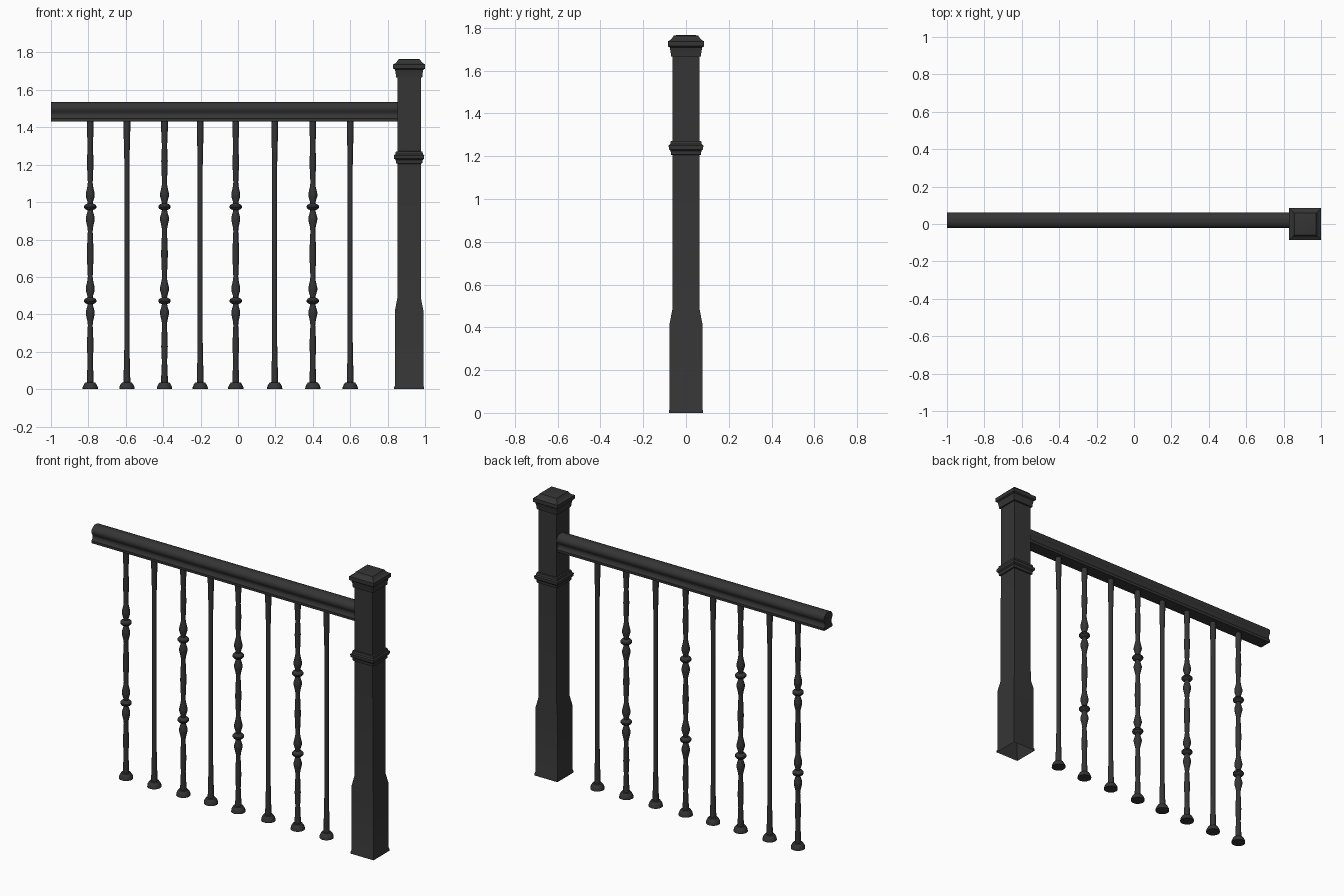
import bpy, bmesh, math

if "Cube" in bpy.data.objects:
    bpy.data.objects.remove(bpy.data.objects["Cube"])

RAIL_Y = 0.02      # rail and balusters sit slightly behind the post axis
POST_X = 0.915


def loft(name, rings, sides, loc, square=False, cap_bottom=True, angle=35):
    """Stack of regular rings given as (half width, height)."""
    bm = bmesh.new()
    k = math.sqrt(2) if square else 1
    off = math.pi / 4 if square else 0
    loops = []
    for r, z in rings:
        loops.append([bm.verts.new((r * k * math.cos(off + 2 * math.pi * i / sides),
                                    r * k * math.sin(off + 2 * math.pi * i / sides), z))
                      for i in range(sides)])
    for a, b in zip(loops, loops[1:]):
        for i in range(sides):
            j = (i + 1) % sides
            bm.faces.new((a[i], a[j], b[j], b[i]))
    if cap_bottom:
        bm.faces.new(loops[0][::-1])
    bm.faces.new(loops[-1])
    return finish(name, bm, loc, angle)


def finish(name, bm, loc, angle):
    me = bpy.data.meshes.new(name)
    bm.to_mesh(me)
    bm.free()
    ob = bpy.data.objects.new(name, me)
    ob.location = loc
    bpy.context.collection.objects.link(ob)
    me.materials.append(mat)
    bpy.ops.object.select_all(action='DESELECT')
    ob.select_set(True)
    bpy.context.view_layer.objects.active = ob
    bpy.ops.object.shade_smooth_by_angle(angle=math.radians(angle))
    return ob


mat = bpy.data.materials.new("dark_iron")
mat.diffuse_color = (0.035, 0.035, 0.035, 1)
mat.use_nodes = True
mat.node_tree.nodes["Principled BSDF"].inputs["Base Color"].default_value = mat.diffuse_color

# newel post: open base, plinth, shaft, collar moulding and cap
loft("newel_post", [
    (0.080, 0), (0.080, 0.010), (0.076, 0.020), (0.076, 0.42), (0.0635, 0.485),
    (0.0625, 1.205), (0.070, 1.207), (0.072, 1.225), (0.080, 1.232), (0.081, 1.250),
    (0.074, 1.256), (0.071, 1.270), (0.0625, 1.272),
    (0.0625, 1.665), (0.070, 1.667), (0.072, 1.690), (0.076, 1.708), (0.085, 1.714),
    (0.085, 1.737), (0.074, 1.742), (0.066, 1.750), (0.058, 1.763), (0.045, 1.766)],
    4, (POST_X, 0, 0), square=True, cap_bottom=False, angle=30)

# handrail: half cross-section (y, z) mirrored, extruded along x
half = [(0.040, 1.43), (0.041, 1.446), (0.034, 1.455), (0.030, 1.467), (0.031, 1.476),
        (0.038, 1.486), (0.0425, 1.497), (0.042, 1.509), (0.036, 1.520),
        (0.025, 1.529), (0.012, 1.534)]
section = half + [(-y, z) for y, z in reversed(half)]
bm = bmesh.new()
face = bm.faces.new([bm.verts.new((-1, y, z)) for y, z in section])
ext = bmesh.ops.extrude_face_region(bm, geom=[face], use_keep_orig=True)
bmesh.ops.translate(bm, vec=(1.86, 0, 0),
                    verts=[g for g in ext["geom"] if isinstance(g, bmesh.types.BMVert)])
bmesh.ops.recalc_face_normals(bm, faces=bm.faces)
finish("handrail", bm, (0, RAIL_Y, 0), 40)

# baluster profiles (radius, height)
plain = [(0.018, 0.0), (0.018, 0.06), (0.0145, 0.19), (0.0135, 0.25),
         (0.0135, 1.20), (0.0145, 1.25), (0.018, 1.38), (0.018, 1.44)]
MID = 0.7235
upper = [(0.018, MID), (0.0165, 0.77), (0.013, 0.845), (0.015, 0.865), (0.024, 0.905),
         (0.024, 0.918), (0.016, 0.945), (0.014, 0.957), (0.027, 0.963), (0.033, 0.971),
         (0.033, 0.979), (0.027, 0.987), (0.014, 0.993), (0.016, 1.005), (0.024, 1.032),
         (0.024, 1.045), (0.015, 1.085), (0.013, 1.105), (0.0165, 1.18), (0.0175, 1.22),
         (0.014, 1.30), (0.018, 1.39), (0.018, 1.44)]
ornate = [(r, 2 * MID - z) for r, z in reversed(upper[1:])] + upper
shoe = [(0.041, 0), (0.040, 0.012), (0.034, 0.025), (0.027, 0.035), (0.018, 0.037)]

# alternating ornate and plain balusters, each in a floor shoe
for i, x in enumerate((-0.79, -0.594, -0.393, -0.202, -0.012, 0.196, 0.40, 0.60)):
    kind, prof = (("plain", plain) if i % 2 else ("ornate", ornate))
    loft(f"{kind}_baluster_{i + 1}", prof, 16, (x, RAIL_Y, 0))
    loft(f"baluster_shoe_{i + 1}", shoe, 16, (x, RAIL_Y, 0))
